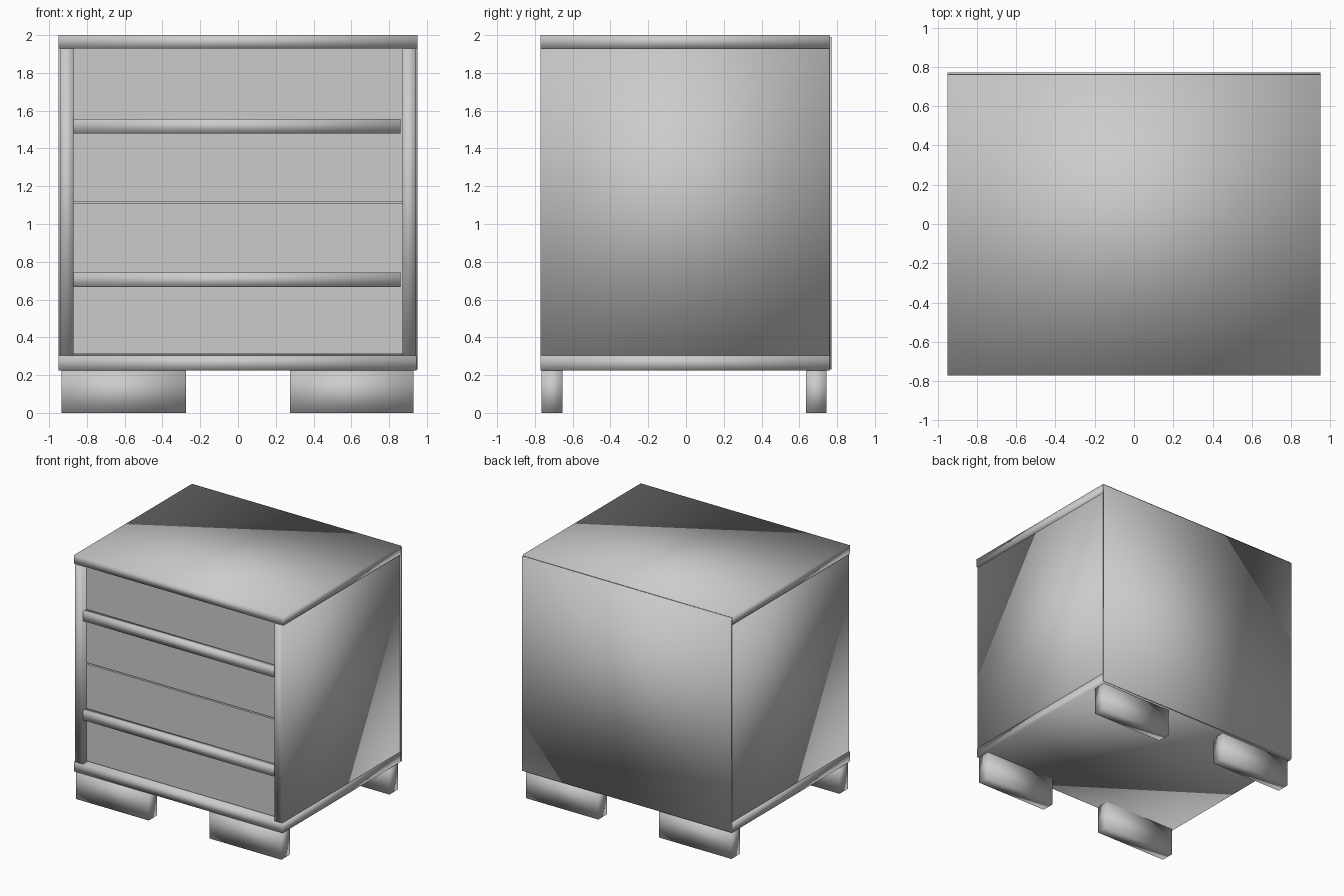
import bpy

cube = bpy.data.objects.get("Cube")
if cube:
    bpy.data.objects.remove(cube, do_unlink=True)

# Single painted finish
grey = bpy.data.materials.new("light_grey")
grey.use_nodes = True
colour = (0.6, 0.6, 0.6, 1)
grey.diffuse_color = colour
grey.node_tree.nodes["Principled BSDF"].inputs["Base Color"].default_value = colour


def box(name, x, y, z, smooth=True):
    """Board spanning the given (low, high) ranges."""
    spans = (x, y, z)
    bpy.ops.mesh.primitive_cube_add(size=1, location=[(a + b) / 2 for a, b in spans])
    ob = bpy.context.object
    ob.name = name
    ob.scale = [b - a for a, b in spans]
    bpy.ops.object.transform_apply(location=False, rotation=False, scale=True)
    ob.data.materials.append(grey)
    for face in ob.data.polygons:
        face.use_smooth = smooth
    return ob


front, rear = -0.77, 0.76
recess = front + 0.05
wide = (-0.95, 0.95)
inner = (-0.87, 0.87)

# Carcass
box("top_board", wide, (front, rear), (1.93, 2.0))
box("bottom_board", (-0.95, 0.945), (front, rear), (0.225, 0.305))
box("back_panel", wide, (rear, 0.77), (0.23, 1.99))
for side, x in (("right", (-0.94, -0.87)), ("left", (0.87, 0.94))):
    box(side + "_side_panel", x, (front, rear), (0.305, 1.93))

# Two drawers, each with a full-width handle rail across its middle
for name, low, rail, high in (("lower", 0.312, 0.667, 1.11),
                              ("upper", 1.12, 1.48, 1.93)):
    box(name + "_drawer_front", inner, (recess, recess + 0.06), (low, high), False)
    box(name + "_drawer_handle", (-0.87, 0.86), (front, recess), (rail, rail + 0.077))

# Dark-gap backing behind the drawers
box("inner_divider", inner, (recess + 0.06, rear), (1.09, 1.14), False)

# Four wide block feet
for side, x in (("right", (-0.935, -0.275)), ("left", (0.275, 0.93))):
    for place, y in (("front", (-0.765, -0.655)), ("back", (0.635, 0.745))):
        box(f"{place}_{side}_foot", x, y, (0, 0.225))
